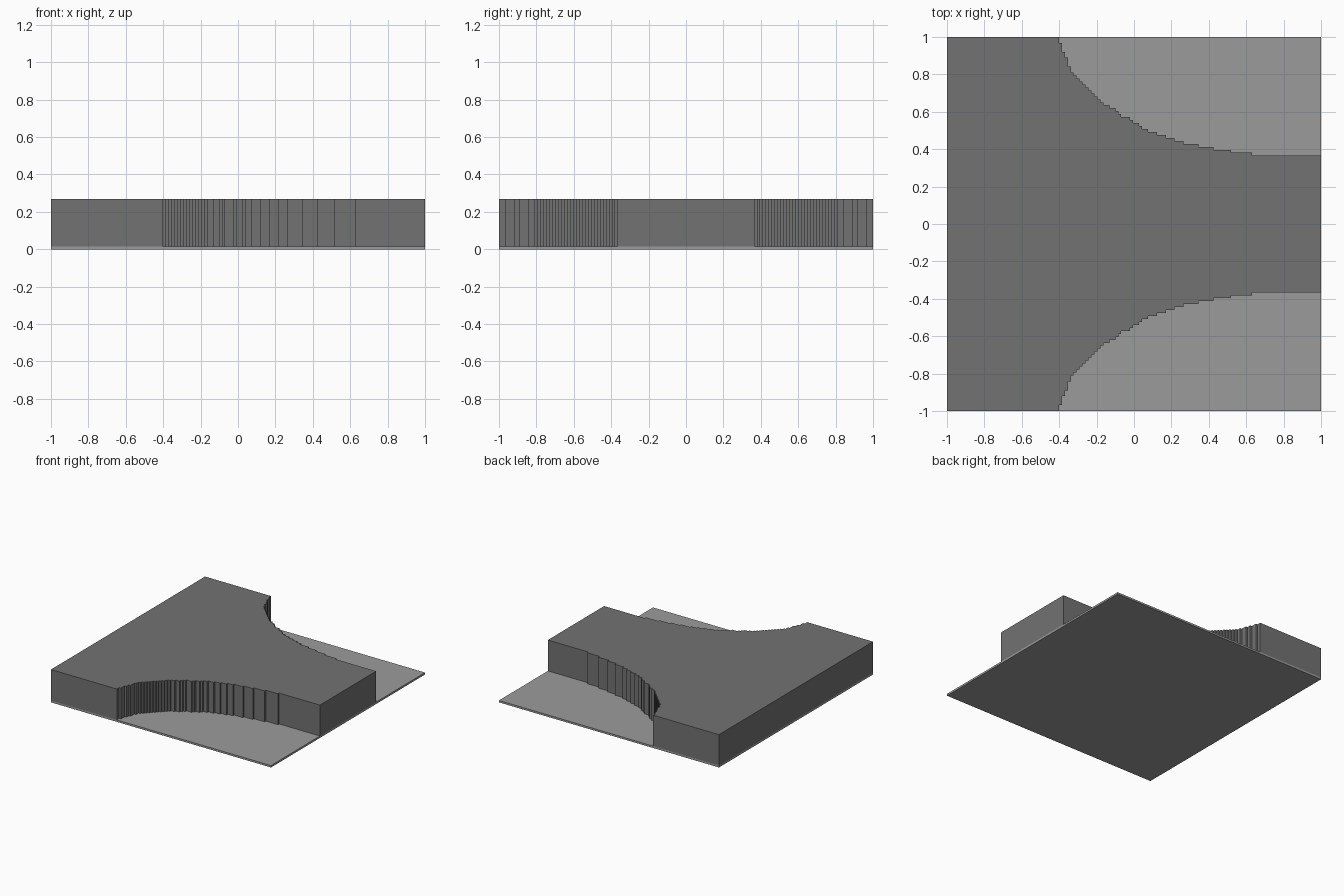
import bpy, bmesh

if "Cube" in bpy.data.objects:
    bpy.data.objects.remove(bpy.data.objects["Cube"])

U = 1 / 63  # grid step of the stair-stepped outline


def material(name, v):
    m = bpy.data.materials.new(name)
    m.diffuse_color = (v, v, v, 1)
    m.use_nodes = True
    m.node_tree.nodes["Principled BSDF"].inputs["Base Color"].default_value = m.diffuse_color
    return m


def prism(name, outline, z0, z1, mat):
    """Extrude a closed counter-clockwise outline from z0 to z1."""
    bm = bmesh.new()
    face = bm.faces.new([bm.verts.new((x, y, z0)) for x, y in outline])
    top = bmesh.ops.extrude_face_region(bm, geom=[face])["geom"]
    for v in top:
        if isinstance(v, bmesh.types.BMVert):
            v.co.z = z1
    bmesh.ops.recalc_face_normals(bm, faces=bm.faces)
    mesh = bpy.data.meshes.new(name)
    bm.to_mesh(mesh)
    bm.free()
    mesh.materials.append(mat)
    ob = bpy.data.objects.new(name, mesh)
    bpy.context.collection.objects.link(ob)
    return ob


light = material("light grey", 0.33)
dark = material("dark grey", 0.17)

# Thin square base plate
prism("base_plate", [(-1, -1), (1, -1), (1, 1), (-1, 1)], 0, U, light)

# Stepped curve: x of each riser and y level of each tread
xs = [40, 33, 27, 22, 17, 14, 11, 8, 5, 3, 2, 0, -1, -4, -5, -6, -8] + list(range(-10, -26, -1))
ys = list(range(23, 52)) + [53, 56, 58, 61, 63]
curve = [(1, ys[0] * U)]
for i, n in enumerate(xs):
    x = (n - 0.3) * U
    curve += [(x, ys[i] * U), (x, ys[i + 1] * U)]

# Raised slab, mirrored front to back, with a curved bay in each right corner
outline = curve + [(-1, 1), (-1, -1)] + [(x, -y) for x, y in reversed(curve)]
prism("raised_slab", outline, U, 17 * U, dark)
